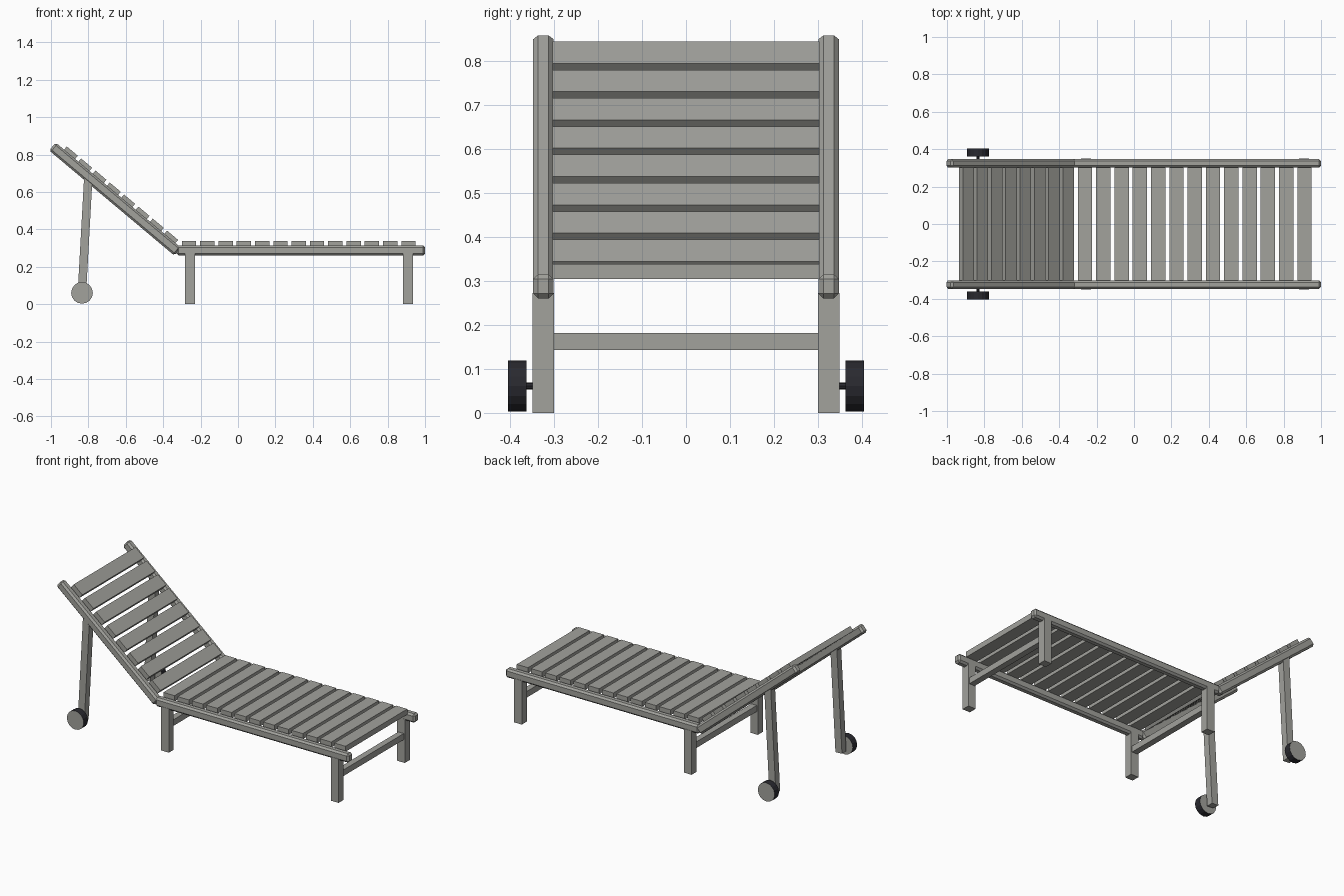
import bpy, bmesh, math
from mathutils import Matrix, Vector

if "Cube" in bpy.data.objects:
    bpy.data.objects.remove(bpy.data.objects["Cube"])


def material(name, rgb):
    m = bpy.data.materials.new(name)
    m.diffuse_color = (*rgb, 1)
    m.use_nodes = True
    m.node_tree.nodes["Principled BSDF"].inputs["Base Color"].default_value = m.diffuse_color
    return m


WOOD = material("grey_wood", (0.36, 0.36, 0.335))
RUBBER = material("dark_rubber", (0.022, 0.022, 0.028))


def finish(bm, name, mats):
    bmesh.ops.recalc_face_normals(bm, faces=bm.faces)
    me = bpy.data.meshes.new(name)
    bm.to_mesh(me)
    bm.free()
    for m in mats:
        me.materials.append(m)
    ob = bpy.data.objects.new(name, me)
    bpy.context.collection.objects.link(ob)
    return ob


def box(name, centre, size, tilt=0.0, bevel=0.0):
    """Box tilted about the y axis, with optional chamfered edges."""
    bm = bmesh.new()
    bmesh.ops.create_cube(bm, size=1)
    bmesh.ops.scale(bm, vec=size, verts=bm.verts)
    if bevel:
        bmesh.ops.bevel(bm, geom=bm.edges[:], offset=bevel, segments=1, affect='EDGES')
    bm.transform(Matrix.Translation(centre) @ Matrix.Rotation(tilt, 4, 'Y'))
    return finish(bm, name, [WOOD])


def cylinder(name, centre, radius, depth, sides):
    """Cylinder along y: wood coloured caps, dark tread."""
    bm = bmesh.new()
    bmesh.ops.create_cone(bm, cap_ends=True, segments=sides,
                          radius1=radius, radius2=radius, depth=depth)
    bm.transform(Matrix.Translation(centre) @ Matrix.Rotation(math.pi / 2, 4, 'X'))
    bm.normal_update()
    for f in bm.faces:
        f.material_index = 0 if abs(f.normal.y) > 0.9 else 1
    return finish(bm, name, [WOOD, RUBBER])


ANGLE = math.radians(40)
BACK = Vector((-0.657, 0, 0.562))
UP = Vector((-math.cos(ANGLE), 0, math.sin(ANGLE)))      # along the backrest
OUT = Vector((math.sin(ANGLE), 0, math.cos(ANGLE)))      # out of its face

# Parts repeated on both sides
for side, s in (("left", -1), ("right", 1)):
    y = Vector((0, s * 0.324, 0))
    box(f"seat_rail_{side}", Vector((0.336, 0, 0.2875)) + y, (1.328, 0.046, 0.055), bevel=0.011)
    box(f"back_rail_{side}", BACK + y, (0.875, 0.046, 0.055), ANGLE, bevel=0.011)
    # Straight seat legs
    for end, x in (("foot", 0.909), ("middle", -0.257)):
        box(f"{end}_leg_{side}", (x, s * 0.3245, 0.136), (0.052, 0.049, 0.272))
    # Leaning leg under the backrest
    top, low = Vector((-0.80, 0, 0.685)), Vector((-0.836, 0, 0.035))
    d = top - low
    box(f"back_leg_{side}", (top + low) / 2 + y, (0.045, 0.042, d.length), math.atan2(d.x, d.z))
    # Wheel and axle
    cylinder(f"wheel_{side}", (-0.834, s * 0.383, 0.061), 0.058, 0.042, 16)
    cylinder(f"axle_{side}", (-0.834, s * 0.355, 0.061), 0.008, 0.03, 8)

# Cross bars between seat legs
for end, x in (("foot", 0.909), ("middle", -0.257)):
    box(f"{end}_cross_bar", (x, 0, 0.162), (0.038, 0.604, 0.038))

# Seat slats
for i in range(13):
    box(f"seat_slat_{i + 1}", (-0.262 + i * 0.0978, 0, 0.321), (0.077, 0.606, 0.034))

# Backrest slats
for i in range(8):
    c = BACK + UP * (0.3405 - 0.1 * i) + OUT * 0.033
    box(f"back_slat_{i + 1}", c, (0.077, 0.606, 0.033), ANGLE)
